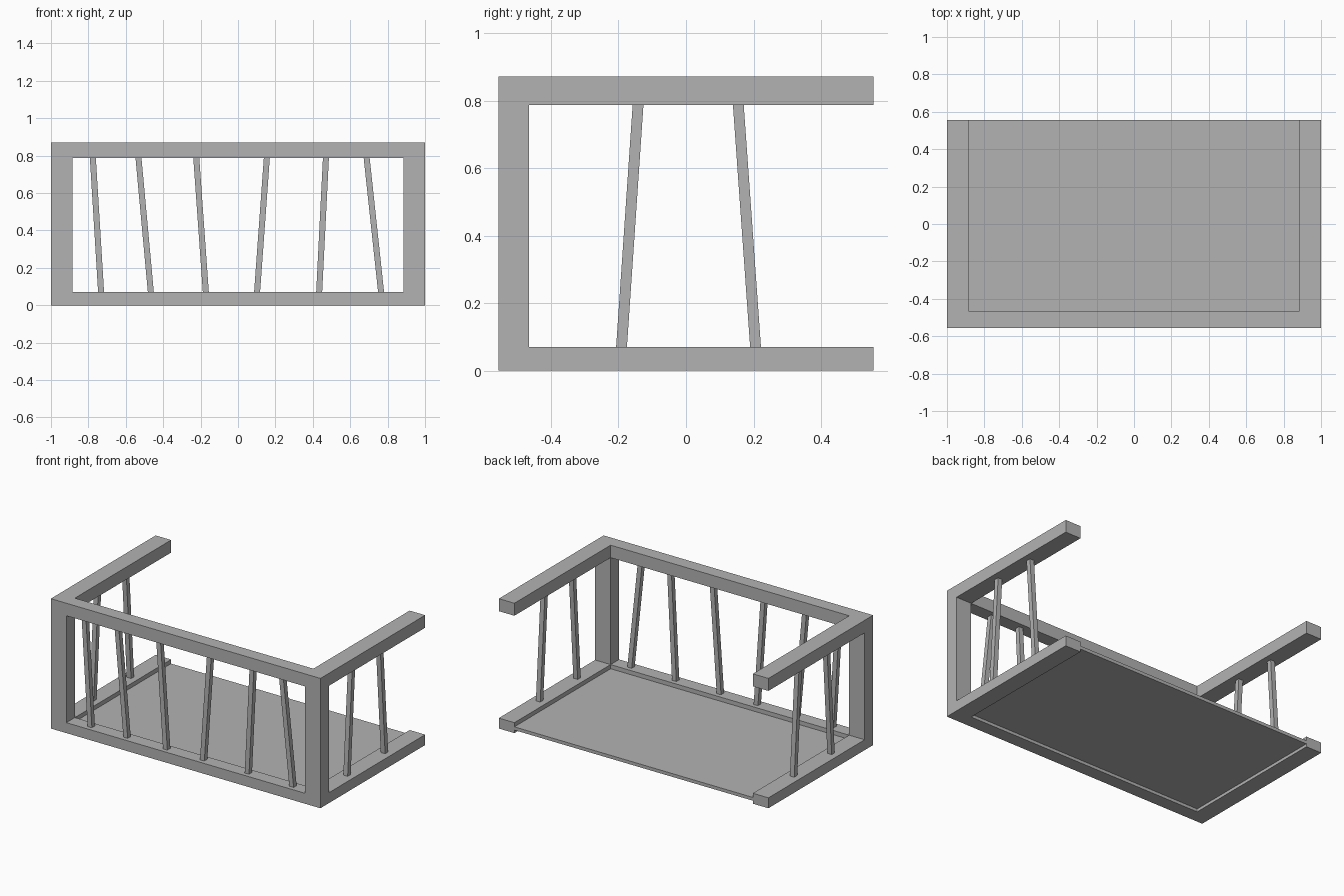
import bpy
import bmesh

if "Cube" in bpy.data.objects:
    bpy.data.objects.remove(bpy.data.objects["Cube"], do_unlink=True)

# Single flat colour
GREY = (0.45, 0.45, 0.45, 1.0)
grey = bpy.data.materials.new("grey")
grey.use_nodes = True
grey.diffuse_color = GREY
grey.node_tree.nodes["Principled BSDF"].inputs["Base Color"].default_value = GREY

# Main dimensions
W, D, H = 1.0, 0.555, 0.871          # half width, half depth, height
IN_X, IN_Y = 0.885, -0.465           # inner faces of the frame
BASE_TOP, RAIL_BOTTOM = 0.07, 0.787


def box(name, low, high, lean=(0, 0)):
    """Box between two corners; lean shifts the top sideways."""
    bm = bmesh.new()
    bmesh.ops.create_cube(bm, size=1)
    for v in bm.verts:
        top = v.co.z > 0
        v.co = [low[i] if v.co[i] < 0 else high[i] for i in range(3)]
        if top:
            v.co.x += lean[0]
            v.co.y += lean[1]
    mesh = bpy.data.meshes.new(name)
    bm.to_mesh(mesh)
    bm.free()
    mesh.materials.append(grey)
    obj = bpy.data.objects.new(name, mesh)
    bpy.context.collection.objects.link(obj)
    return obj


def cut(target, cutter):
    """Subtract the cutter and remove it."""
    mod = target.modifiers.new("cut", "BOOLEAN")
    mod.operation = "DIFFERENCE"
    mod.solver = "EXACT"
    mod.object = cutter
    bpy.context.view_layer.objects.active = target
    bpy.ops.object.modifier_apply(modifier=mod.name)
    bpy.data.objects.remove(cutter, do_unlink=True)


def baluster(name, bottom, top):
    """Slanted square bar from the base to the handrail."""
    r = 0.016
    box(name, (bottom[0] - r, bottom[1] - r, BASE_TOP),
        (bottom[0] + r, bottom[1] + r, RAIL_BOTTOM),
        (top[0] - bottom[0], top[1] - bottom[1]))


# Frame: base, corner posts and handrail in one piece, open at the back
frame = box("railing_frame", (-W, -D, 0), (W, D, H))
cut(frame, box("inside_cutter", (-IN_X, IN_Y, -1), (IN_X, 2, 2)))
cut(frame, box("side_cutter", (-2, IN_Y, BASE_TOP), (2, 2, RAIL_BOTTOM)))
cut(frame, box("front_cutter", (-IN_X, -2, BASE_TOP), (IN_X, 0, RAIL_BOTTOM)))

# Floor slab set inside the base
box("floor_slab", (-IN_X, IN_Y, 0.02), (IN_X, D, 0.042))

# Front balusters: bottom x, top x
front_y = (IN_Y - D) / 2
for i, (x0, x1) in enumerate([(-0.732, -0.776), (-0.466, -0.532), (-0.172, -0.223),
                              (0.102, 0.154), (0.434, 0.470), (0.765, 0.688)]):
    baluster(f"front_baluster_{i + 1}", (x0, front_y), (x1, front_y))

# Side balusters: bottom y, top y
side_x = (IN_X + W) / 2
for side, sign in (("left", 1), ("right", -1)):
    for i, (y0, y1) in enumerate([(-0.191, -0.142), (0.206, 0.155)]):
        baluster(f"{side}_baluster_{i + 1}", (sign * side_x, y0), (sign * side_x, y1))
